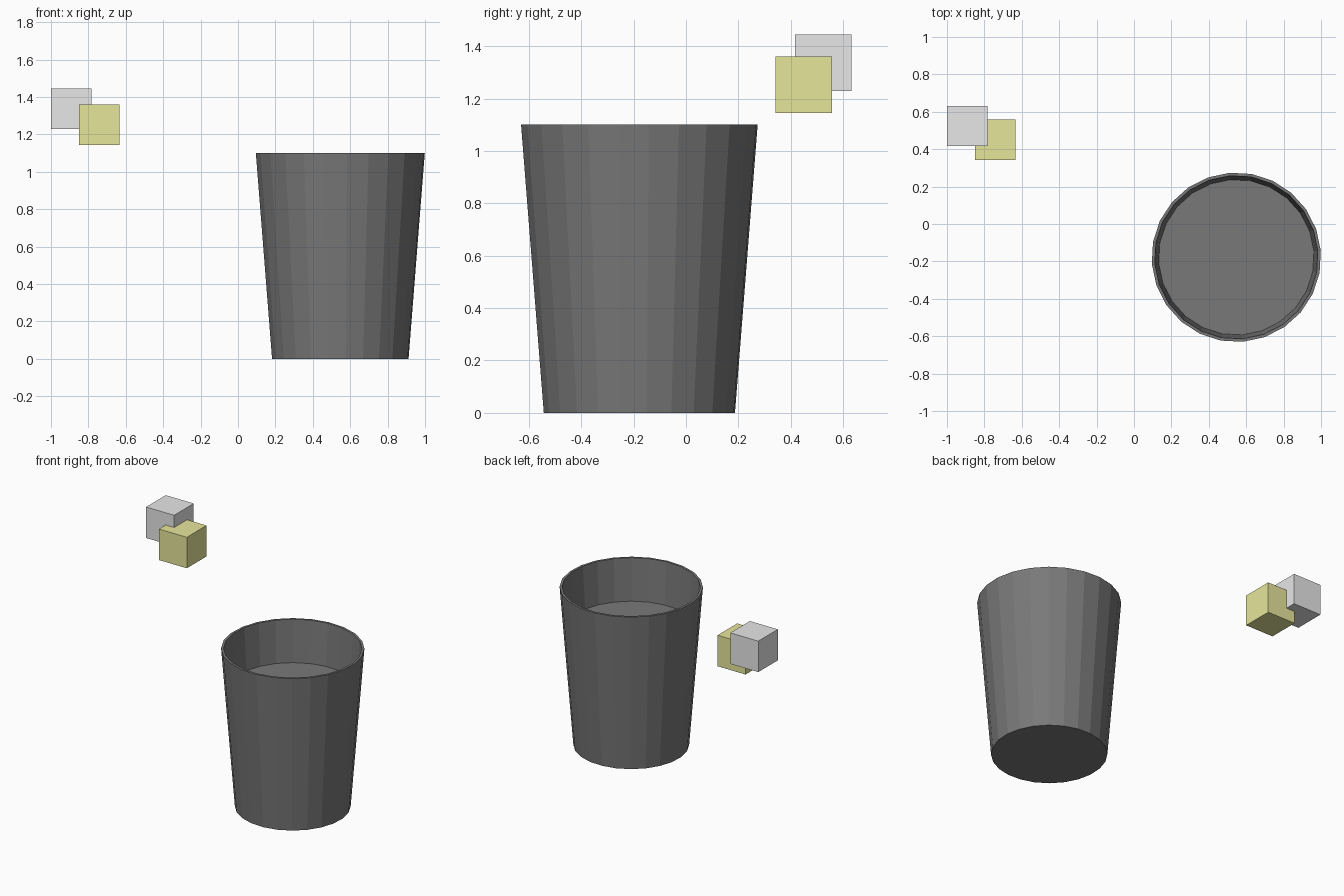
import bpy, bmesh
from math import cos, sin, radians, tau

default = bpy.data.objects.get("Cube")
if default:
    bpy.data.objects.remove(default, do_unlink=True)


def material(name, rgb):
    m = bpy.data.materials.new(name)
    m.use_nodes = True
    m.diffuse_color = (*rgb, 1)
    m.node_tree.nodes["Principled BSDF"].inputs["Base Color"].default_value = (*rgb, 1)
    return m


def make_object(name, bm, mat, location):
    bmesh.ops.recalc_face_normals(bm, faces=bm.faces)
    mesh = bpy.data.meshes.new(name)
    bm.to_mesh(mesh)
    bm.free()
    mesh.materials.append(mat)
    obj = bpy.data.objects.new(name, mesh)
    obj.location = location
    bpy.context.collection.objects.link(obj)


def lathe(name, profile, sides, turn, mat, location):
    """Faceted turned solid, capped at both ends of the profile."""
    bm = bmesh.new()
    rings = []
    for r, z in profile:
        angles = [turn + tau * i / sides for i in range(sides)]
        rings.append([bm.verts.new((r * cos(a), r * sin(a), z)) for a in angles])
    for low, high in zip(rings, rings[1:]):
        for i in range(sides):
            j = (i + 1) % sides
            bm.faces.new((low[i], low[j], high[j], high[i]))
    bm.faces.new(rings[0])
    bm.faces.new(rings[-1])
    make_object(name, bm, mat, location)


def cube(name, size, mat, location):
    bm = bmesh.new()
    bmesh.ops.create_cube(bm, size=size)
    make_object(name, bm, mat, location)


dark_grey = material("dark grey", (0.19, 0.19, 0.19))
light_grey = material("light grey", (0.8, 0.8, 0.8))
pale_yellow = material("pale yellow", (0.8, 0.79, 0.33))

# Tapered tumbler: base, outer wall, thin rim, inner wall, raised inner floor
lathe("tumbler", [(0.366, 0), (0.453, 1.10), (0.437, 1.10), (0.416, 0.807)],
      24, radians(4.5), dark_grey, (0.547, -0.178, 0))

# Two overlapping floating cubes
cube("grey_cube", 0.216, light_grey, (-0.892, 0.524, 1.337))
cube("yellow_cube", 0.216, pale_yellow, (-0.742, 0.45, 1.252))
